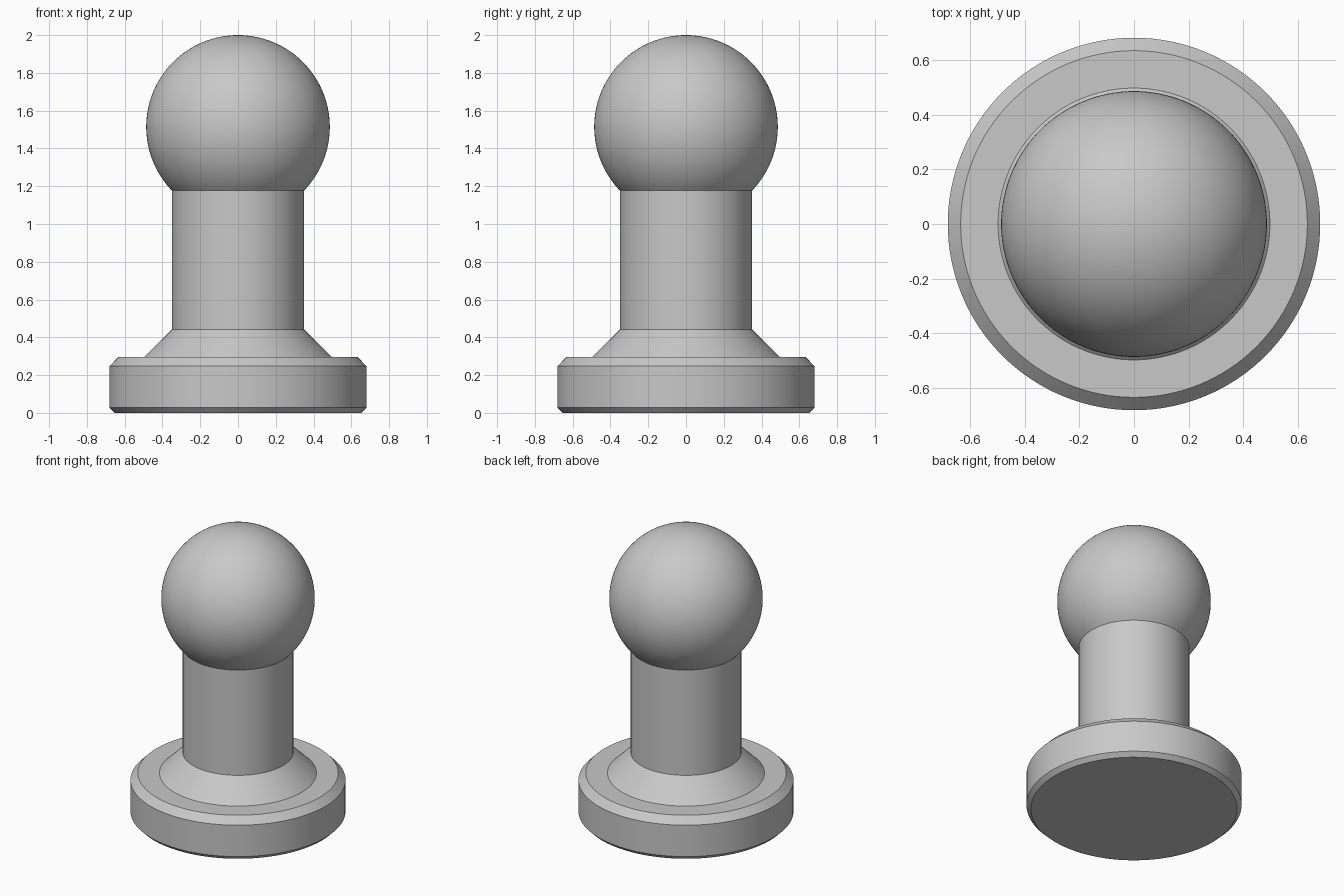
import bpy, bmesh, math

cube = bpy.data.objects.get("Cube")
if cube:
    bpy.data.objects.remove(cube, do_unlink=True)

SEGMENTS = 128
BALL_RADIUS, BALL_Z = 0.486, 1.514
NECK_RADIUS = 0.35

grey = bpy.data.materials.new("plain grey")
grey.use_nodes = True
colour = (0.58, 0.58, 0.58, 1)
grey.diffuse_color = colour
grey.node_tree.nodes["Principled BSDF"].inputs["Base Color"].default_value = colour


def lathe(name, profile):
    """Turn an (r, z) profile around the z axis into a smooth solid."""
    bm = bmesh.new()
    verts = [bm.verts.new((r, 0, z)) for r, z in profile]
    edges = [bm.edges.new(pair) for pair in zip(verts, verts[1:])]
    bmesh.ops.spin(bm, geom=verts + edges, cent=(0, 0, 0), axis=(0, 0, 1),
                   angle=math.tau, steps=SEGMENTS, use_duplicate=False)
    bmesh.ops.remove_doubles(bm, verts=bm.verts, dist=1e-5)
    bmesh.ops.recalc_face_normals(bm, faces=bm.faces)
    mesh = bpy.data.meshes.new(name)
    bm.to_mesh(mesh)
    bm.free()
    mesh.materials.append(grey)
    obj = bpy.data.objects.new(name, mesh)
    bpy.context.collection.objects.link(obj)
    bpy.ops.object.select_all(action='DESELECT')
    obj.select_set(True)
    bpy.context.view_layer.objects.active = obj
    bpy.ops.object.shade_smooth_by_angle(angle=math.radians(25))
    return obj


# Ball arc, from the neck joint up to the pole
start = -math.acos(NECK_RADIUS / BALL_RADIUS)
STEPS = 48
arc = []
for i in range(STEPS):
    a = start + (math.pi / 2 - start) * i / STEPS
    arc.append((BALL_RADIUS * math.cos(a), BALL_Z + BALL_RADIUS * math.sin(a)))
arc.append((0, BALL_Z + BALL_RADIUS))

# Chamfered foot, flared collar, straight neck and ball in one turned piece
foot = [(0, 0), (0.653, 0), (0.681, 0.028), (0.681, 0.247), (0.634, 0.295)]
collar = [(0.497, 0.295), (NECK_RADIUS, 0.441)]
lathe("ball_stud", foot + collar + arc)
